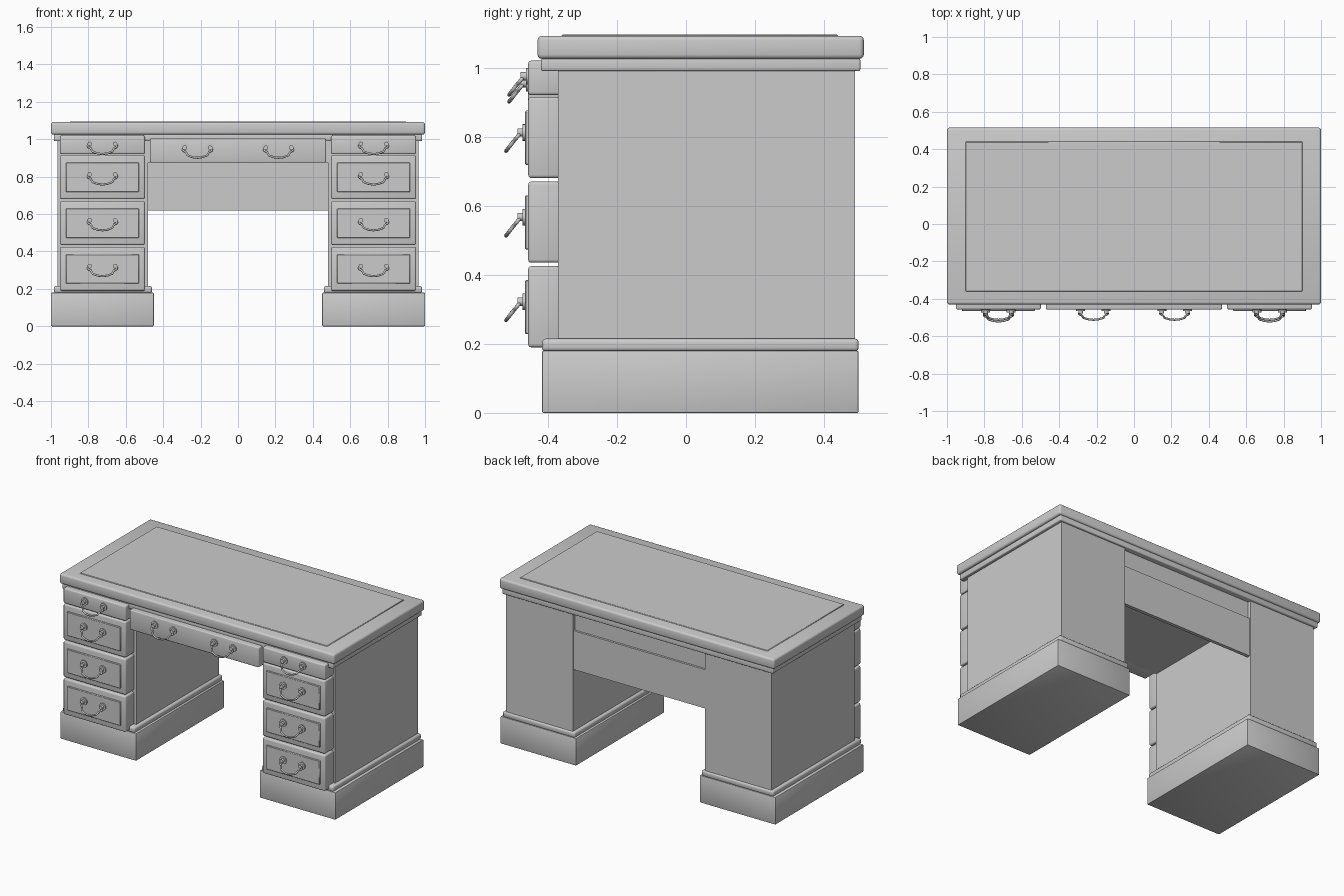
import bpy
import math
from mathutils import Vector

if "Cube" in bpy.data.objects:
    bpy.data.objects.remove(bpy.data.objects["Cube"], do_unlink=True)

grey = bpy.data.materials.new("plain grey")
grey.use_nodes = True
COLOUR = (0.6, 0.6, 0.6, 1)
grey.diffuse_color = COLOUR
grey.node_tree.nodes["Principled BSDF"].inputs["Base Color"].default_value = COLOUR


def finish(obj, name):
    obj.name = name
    obj.data.materials.append(grey)
    return obj


def box(name, x, y, z, bevel=0.0, segments=3):
    """Box from (min, max) ranges, with optional rounded edges."""
    bpy.ops.mesh.primitive_cube_add(size=1)
    obj = finish(bpy.context.object, name)
    for v in obj.data.vertices:
        v.co = Vector([r[0] if c < 0 else r[1] for c, r in zip(v.co, (x, y, z))])
    if bevel:
        mod = obj.modifiers.new("rounded edges", "BEVEL")
        mod.width, mod.segments = bevel, segments
        bpy.ops.object.modifier_apply(modifier=mod.name)
        bpy.ops.object.shade_smooth_by_angle(angle=math.radians(40))
    return obj


def handle(name, x, y, z):
    """Two round knobs with a drooping bail hung between them."""
    for side, label in ((-1, "right"), (1, "left")):
        for part, radius, depth, offset in (("rose", 0.024, 0.008, 0.003),
                                            ("knob", 0.012, 0.02, 0.012)):
            bpy.ops.mesh.primitive_cylinder_add(
                vertices=20, radius=radius, depth=depth,
                location=(x + side * 0.068, y - offset, z),
                rotation=(math.pi / 2, 0, 0))
            finish(bpy.context.object, f"{name}_{label}_{part}")
            bpy.ops.object.shade_smooth_by_angle(angle=math.radians(40))
    half = [(0.068, -0.014, 0), (0.078, -0.022, -0.012),
            (0.062, -0.032, -0.024), (0.05, -0.046, -0.042)]
    path = [(-px, py, pz) for px, py, pz in half] + half[::-1]
    curve = bpy.data.curves.new(name, "CURVE")
    curve.dimensions = "3D"
    curve.bevel_depth, curve.bevel_resolution = 0.0055, 2
    curve.use_fill_caps = True
    curve.resolution_u = 4
    spline = curve.splines.new("BEZIER")
    spline.bezier_points.add(len(path) - 1)
    for point, co in zip(spline.bezier_points, path):
        point.co = co
        point.handle_left_type = point.handle_right_type = "AUTO"
    bail = bpy.data.objects.new(name + "_bail", curve)
    bail.location = (x, y, z)
    curve.materials.append(grey)
    bpy.context.collection.objects.link(bail)


# Desktop with its raised writing surface and the moulding beneath
box("desktop", (-1, 1), (-0.43, 0.515), (1.025, 1.092), 0.013)
box("writing_surface", (-0.9, 0.9), (-0.36, 0.44), (1.08, 1.096), 0.003, 1)
box("desktop_moulding", (-0.985, 0.985), (-0.42, 0.505), (0.99, 1.027), 0.006)

# Pedestals, each with a plinth and four drawers
DRAWERS = [(0.19, 0.425), (0.435, 0.67), (0.68, 0.915), (0.92, 1.02)]
for side, label in ((-1, "right"), (1, "left")):
    def span(inner, outer):
        return tuple(sorted((side * inner, side * outer)))

    box(label + "_pedestal", span(0.48, 0.965), (-0.37, 0.49), (0.15, 1.0))
    box(label + "_plinth", span(0.45, 1.0), (-0.417, 0.5), (0, 0.18), 0.005, 2)
    box(label + "_plinth_moulding", span(0.46, 0.985), (-0.417, 0.5),
        (0.178, 0.215), 0.011)
    middle = side * 0.725
    for i, (low, high) in enumerate(DRAWERS, 1):
        name = f"{label}_drawer_{i}"
        box(name, span(0.498, 0.952), (-0.457, -0.36), (low, high), 0.009)
        deep = i < 4
        if deep:
            box(name + "_panel", span(0.53, 0.92), (-0.466, -0.45),
                (low + 0.038, high - 0.04), 0.003, 1)
        handle(name + "_handle", middle, -0.466 if deep else -0.457,
               high - (0.103 if deep else 0.045))

# Kneehole: wide drawer with its case, and the back panel
box("centre_drawer", (-0.47, 0.47), (-0.457, -0.36), (0.875, 1.005), 0.006)
box("centre_drawer_case", (-0.485, 0.485), (-0.37, 0.47), (0.875, 1.0))
box("back_panel", (-0.485, 0.485), (0.462, 0.484), (0.62, 0.875))
for x, label in ((-0.217, "right"), (0.217, "left")):
    handle("centre_drawer_handle_" + label, x, -0.457, 0.955)
